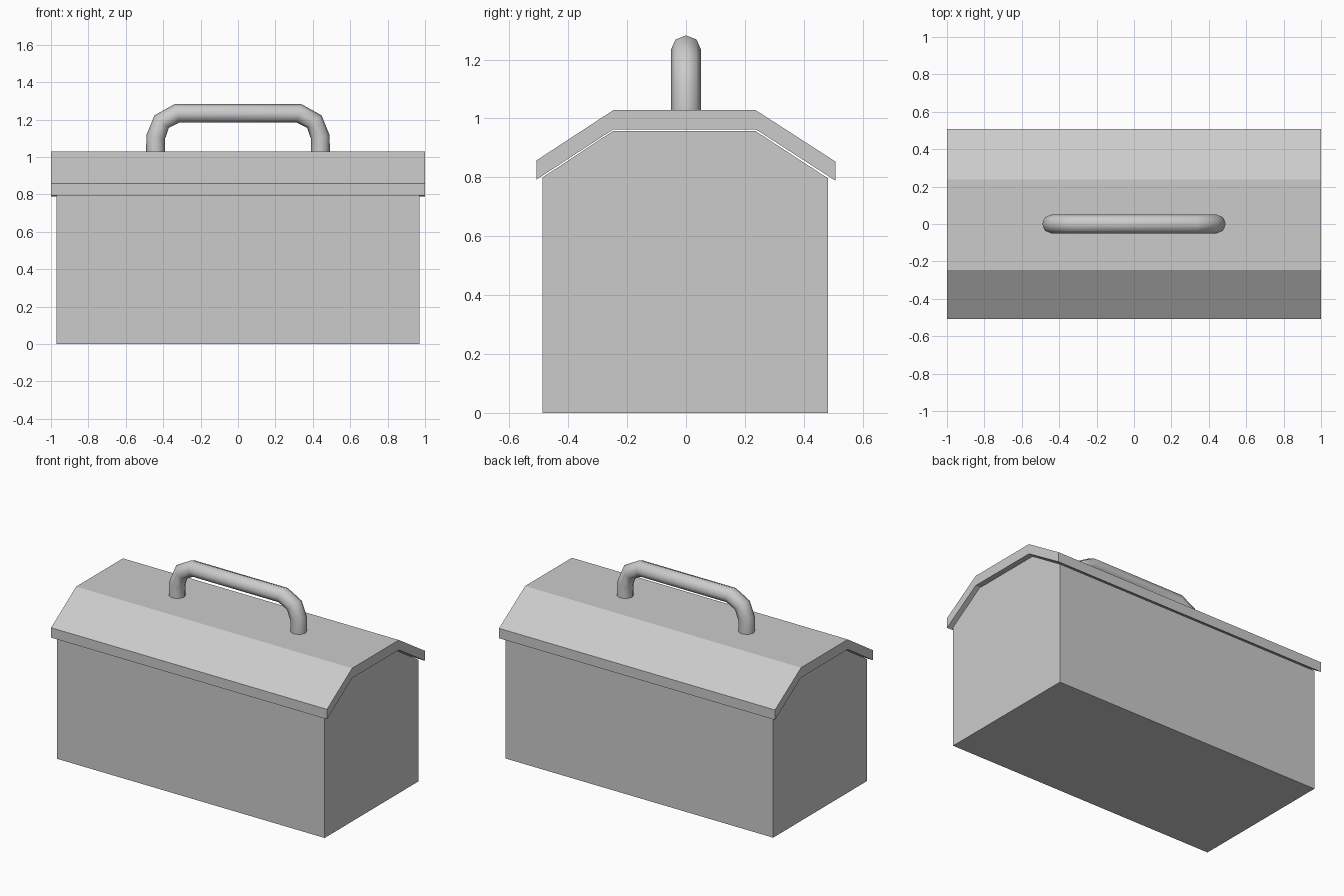
import bpy, bmesh, math
from mathutils import Vector

if "Cube" in bpy.data.objects:
    bpy.data.objects.remove(bpy.data.objects["Cube"])


def finish(name, bm):
    bmesh.ops.recalc_face_normals(bm, faces=bm.faces)
    mesh = bpy.data.meshes.new(name)
    bm.to_mesh(mesh)
    bm.free()
    obj = bpy.data.objects.new(name, mesh)
    bpy.context.collection.objects.link(obj)
    return obj


def extrude_x(name, profile, half_length):
    """Extrude a closed (y, z) profile along x, centred on x = 0."""
    bm = bmesh.new()
    face = bm.faces.new([bm.verts.new((-half_length, y, z)) for y, z in profile])
    ext = bmesh.ops.extrude_face_region(bm, geom=[face])["geom"]
    verts = [g for g in ext if isinstance(g, bmesh.types.BMVert)]
    bmesh.ops.translate(bm, verts=verts, vec=(2 * half_length, 0, 0))
    return finish(name, bm)


def tube(name, path, radius, sides):
    """Sweep a round section along an (x, z) path."""
    bm = bmesh.new()
    pts = [Vector((x, 0, z)) for x, z in path]
    rings = []
    for i, p in enumerate(pts):
        a = (p - pts[i - 1]).normalized() if i else Vector()
        b = (pts[i + 1] - p).normalized() if i < len(pts) - 1 else Vector()
        side = (a + b).normalized().cross(Vector((0, 1, 0)))
        rings.append([bm.verts.new(p + radius * (side * math.cos(t) + Vector((0, math.sin(t), 0))))
                      for t in (k * math.tau / sides for k in range(sides))])
    for r, s in zip(rings, rings[1:]):
        for k in range(sides):
            n = (k + 1) % sides
            bm.faces.new((r[k], r[n], s[n], s[k]))
    bm.faces.new(rings[0])
    bm.faces.new(rings[-1])
    return finish(name, bm)


# Box body with gabled ends, fitting just under the lid
extrude_x("box_body", [(-0.488, 0), (0.483, 0), (0.483, 0.796), (0.235, 0.958),
                       (-0.247, 0.958), (-0.488, 0.799)], 0.97)

# Bent sheet lid of even vertical thickness
outer = [(-0.507, 0.858), (-0.247, 1.028), (0.237, 1.028), (0.507, 0.854)]
inner = [(y, z - 0.065) for y, z in reversed(outer)]
extrude_x("lid", outer + inner, 1.0)

# Carrying handle, right half of the path mirrored from the left
left = [(-0.44, 1.025), (-0.44, 1.107), (-0.408, 1.189), (-0.326, 1.233)]
handle = tube("handle", left + [(-x, z) for x, z in reversed(left)], 0.051, 8)
bpy.context.view_layer.objects.active = handle
handle.select_set(True)
bpy.ops.object.shade_smooth_by_angle(angle=math.radians(60))
